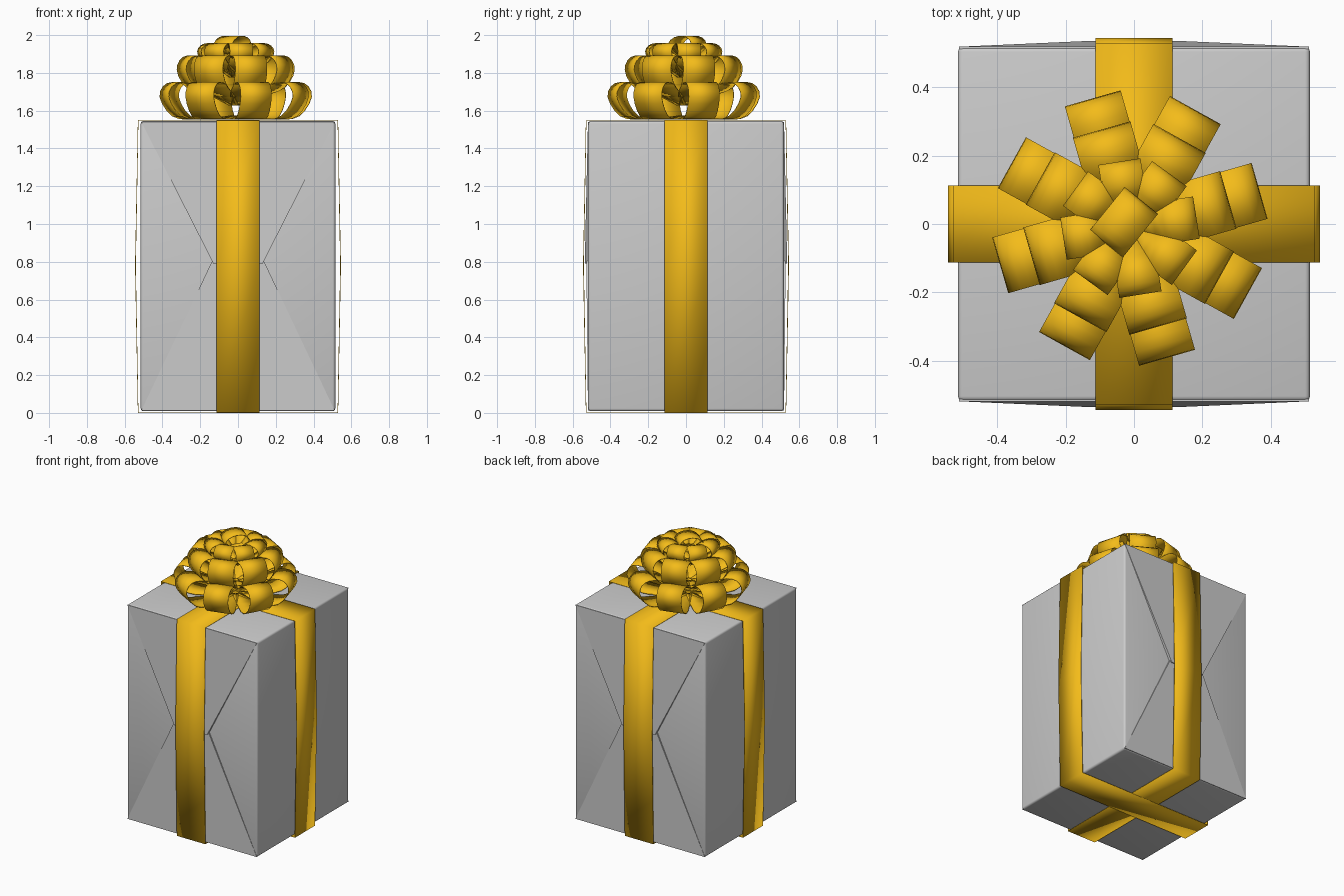
import bpy, bmesh, math
from mathutils import Vector, Matrix

if "Cube" in bpy.data.objects:
    bpy.data.objects.remove(bpy.data.objects["Cube"])

gold = bpy.data.materials.new("gold_ribbon")
gold.diffuse_color = (0.9, 0.5, 0.01, 1)
gold.use_nodes = True
gold.node_tree.nodes["Principled BSDF"].inputs["Base Color"].default_value = gold.diffuse_color


def make_object(name, bm, mat=None, angle=35):
    bmesh.ops.recalc_face_normals(bm, faces=bm.faces)
    me = bpy.data.meshes.new(name)
    bm.to_mesh(me)
    bm.free()
    ob = bpy.data.objects.new(name, me)
    bpy.context.collection.objects.link(ob)
    if mat:
        me.materials.append(mat)
    bpy.ops.object.select_all(action='DESELECT')
    ob.select_set(True)
    bpy.context.view_layer.objects.active = ob
    bpy.ops.object.shade_smooth_by_angle(angle=math.radians(angle))
    return ob


def solidify(ob, t):
    m = ob.modifiers.new("thickness", 'SOLIDIFY')
    m.thickness = t
    m.offset = -1


def band(bm, pts, widths, matrix, closed=False):
    """Sweep a ribbon of varying width along an (r, z) path."""
    rows = [[bm.verts.new(matrix @ Vector((r, s * w / 2, z))) for s in (-1, 1)]
            for (r, z), w in zip(pts, widths)]
    for i in range(len(rows) if closed else len(rows) - 1):
        a, b = rows[i], rows[(i + 1) % len(rows)]
        bm.faces.new((a[0], b[0], b[1], a[1]))


def smooth_path(pts, n=3):
    """Catmull-Rom curve through the points."""
    p = [Vector(q) for q in [pts[0]] + pts + [pts[-1]]]
    out = []
    for i in range(1, len(p) - 2):
        a, b, c, d = p[i - 1:i + 3]
        for k in range(n):
            t = k / n
            out.append(0.5 * (2 * b + (c - a) * t + (2 * a - 5 * b + 4 * c - d) * t * t
                              + (3 * b - a - 3 * c + d) * t ** 3))
    return out + [p[-1]]


# wrapped box with softly rounded edges
bm = bmesh.new()
bmesh.ops.create_cube(bm, size=1, matrix=Matrix.Translation((0, 0, 0.777))
                      @ Matrix.Diagonal((1.03, 1.036, 1.536, 1)))
bmesh.ops.bevel(bm, geom=bm.edges[:], offset=0.014, segments=3, affect='EDGES', profile=0.5)
make_object("wrapped_box", bm)

# folded paper flaps on front and back; the upper one overlaps the lower one
for side, s in (("front", -1), ("back", 1)):
    for part, z0, z1, half, bulge in (("lower", 0.012, 0.84, 0.12, 0.528),
                                      ("upper", 1.541, 0.79, 0.13, 0.536)):
        bm = bmesh.new()
        base = [(-0.512, z0, 0.519), (0.512, z0, 0.519), (half, z1, bulge), (-half, z1, bulge)]
        outer = [bm.verts.new((x, s * y, z)) for x, z, y in base]
        inner = [bm.verts.new((x, s * 0.512, z)) for x, z, y in base]
        bm.faces.new(outer)
        bm.faces.new(inner)
        for i in range(4):
            j = (i + 1) % 4
            bm.faces.new((outer[i], outer[j], inner[j], inner[i]))
        make_object(f"{side}_{part}_flap", bm, angle=20)

# two straps round the box, bowed slightly outwards at mid height
strap = [(-0.53, 0), (0.53, 0), (0.545, 0.78), (0.53, 1.55), (-0.53, 1.55), (-0.545, 0.78)]
for name, turn, dz in (("side_strap", 0, 0), ("front_strap", math.pi / 2, 0.001)):
    bm = bmesh.new()
    path = [(r, z + (dz if z < 1 else -dz)) for r, z in strap]
    band(bm, path, [0.226] * 6, Matrix.Rotation(turn, 4, 'Z'), closed=True)
    solidify(make_object(name, bm, gold, 20), 0.004)

# three tiers of eight bow loops, each loop pinched at the centre
centre = Matrix.Translation((-0.012, -0.012, 0))
tiers = [
    ("lower_bow_loops", 16, 0.17, 0.26,
     [(0.02, 1.57), (0.2, 1.552), (0.325, 1.57), (0.395, 1.672), (0.355, 1.745),
      (0.24, 1.735), (0.02, 1.63)]),
    ("middle_bow_loops", 16, 0.175, 0.2,
     [(0.02, 1.66), (0.14, 1.68), (0.25, 1.725), (0.3, 1.815), (0.265, 1.885),
      (0.17, 1.88), (0.02, 1.78)]),
    ("upper_bow_loops", 9, 0.125, 0.11,
     [(0.02, 1.8), (0.1, 1.82), (0.17, 1.86), (0.197, 1.915), (0.165, 1.953),
      (0.1, 1.95), (0.02, 1.89)]),
]
for name, start, width, full_at, prof in tiers:
    bm = bmesh.new()
    path = smooth_path(prof)
    widths = [width * (0.3 + 0.7 * min(1, p.x / full_at)) for p in path]
    for k in range(8):
        band(bm, path, widths, centre @ Matrix.Rotation(math.radians(start + 45 * k), 4, 'Z'))
    solidify(make_object(name, bm, gold), 0.004)

# single closed loop crowning the bow
bm = bmesh.new()
ring = [(0.082 * math.cos(a), 0.05 * math.sin(a))
        for a in (2 * math.pi * i / 16 for i in range(16))]
m = (Matrix.Translation((-0.03, 0.005, 1.946)) @ Matrix.Rotation(math.radians(51), 4, 'Z')
     @ Matrix.Rotation(math.radians(-6), 4, 'Y'))
band(bm, ring, [0.125] * 16, m, closed=True)
solidify(make_object("centre_bow_loop", bm, gold), 0.004)
